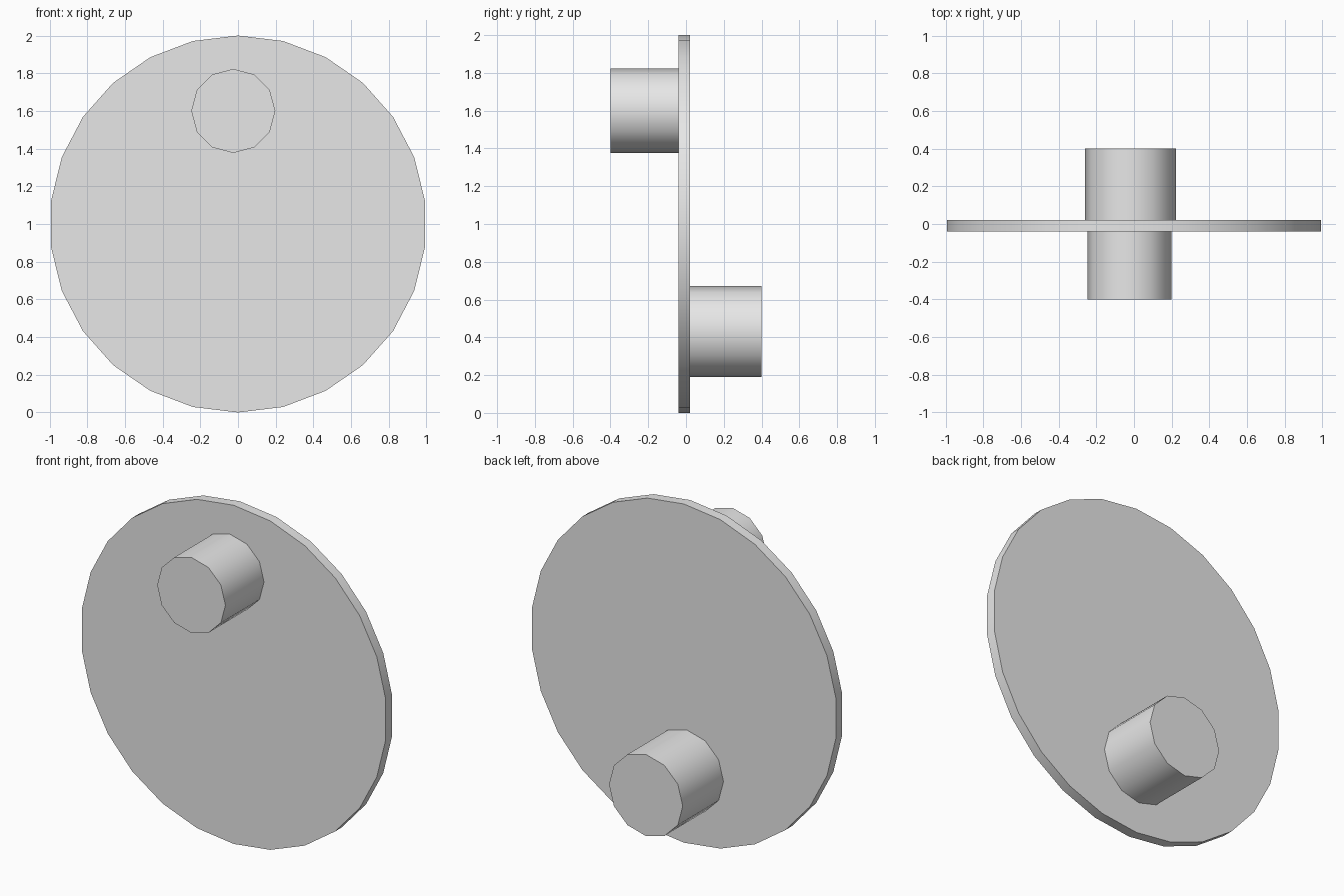
import bpy
import math

# Remove the default cube
if "Cube" in bpy.data.objects:
    bpy.data.objects.remove(bpy.data.objects["Cube"], do_unlink=True)

# Single grey material
grey = bpy.data.materials.new("light_grey")
grey.use_nodes = True
grey.diffuse_color = (0.8, 0.8, 0.8, 1)
grey.node_tree.nodes["Principled BSDF"].inputs["Base Color"].default_value = (0.8, 0.8, 0.8, 1)


def cylinder(name, x, z, radius, y_front, y_back, sides):
    """Cylinder along y with a corner pointing straight up."""
    bpy.ops.mesh.primitive_cylinder_add(
        vertices=sides, radius=radius, depth=y_back - y_front,
        location=(x, (y_front + y_back) / 2, z), rotation=(math.pi / 2, 0, 0))
    obj = bpy.context.object
    obj.name = name
    obj.data.materials.append(grey)
    bpy.ops.object.shade_smooth_by_angle(angle=math.radians(32))
    return obj


# Crank disc
cylinder("disc", 0, 1, 1, -0.04, 0.02, 26)

# Pegs on opposite faces, near the top and the bottom
cylinder("front_peg", -0.025, 1.6, 0.223, -0.4, -0.04, 12)
cylinder("back_peg", -0.018, 0.43, 0.241, 0.02, 0.4, 12)
